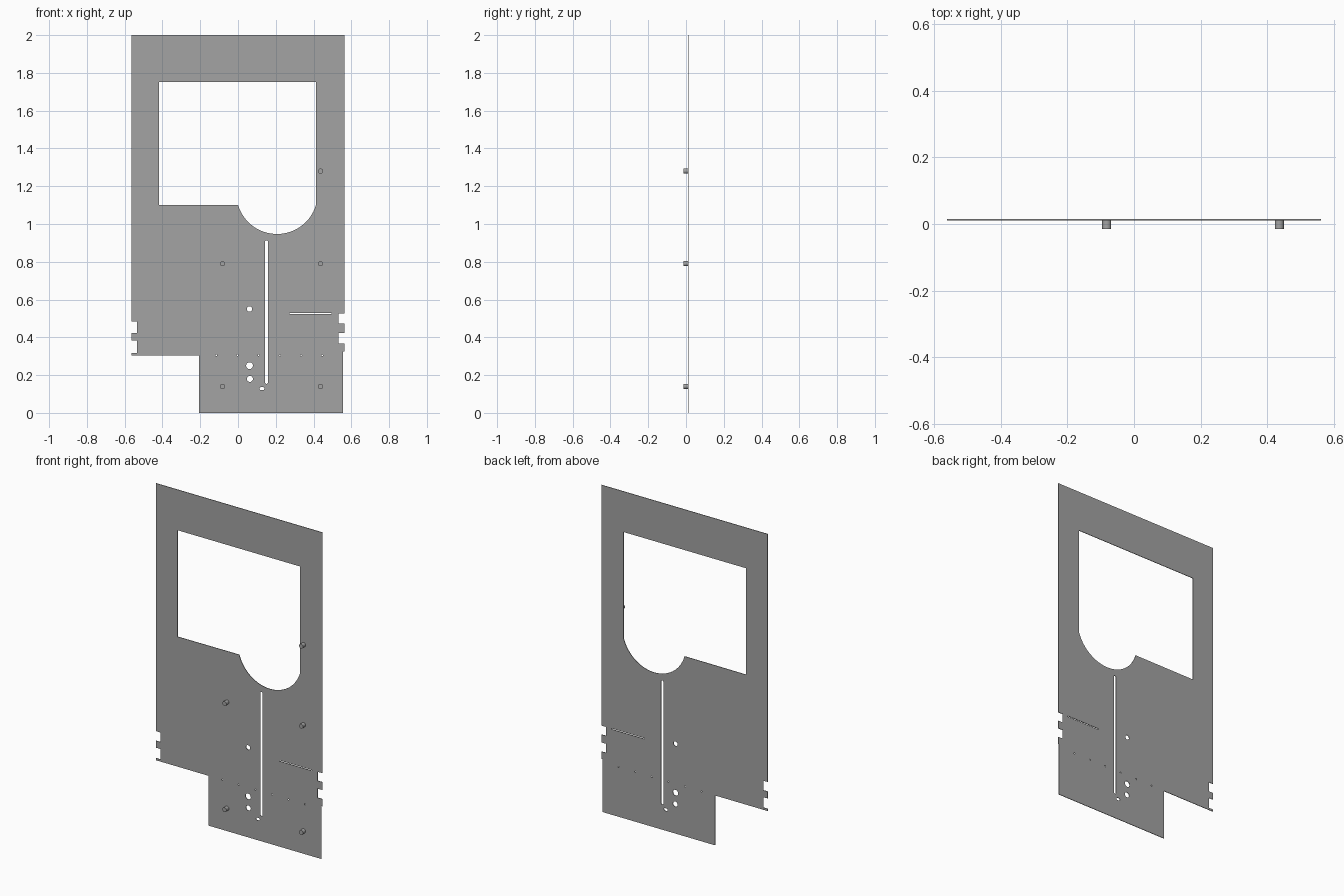
import bpy
import math

if "Cube" in bpy.data.objects:
    bpy.data.objects.remove(bpy.data.objects["Cube"])

grey = bpy.data.materials.new("plain grey")
grey.diffuse_color = (0.37, 0.37, 0.37, 1)
grey.use_nodes = True
grey.node_tree.nodes["Principled BSDF"].inputs["Base Color"].default_value = grey.diffuse_color

Y_BACK, Y_FACE, Y_PIN = 0.0145, 0.011, -0.0145


def arc(cx, cz, r, a0, a1, n):
    """Points on an arc, angles in degrees."""
    return [(cx + r * math.cos(math.radians(a0 + (a1 - a0) * i / n)),
             cz + r * math.sin(math.radians(a0 + (a1 - a0) * i / n))) for i in range(n + 1)]


def circle(cx, cz, r, n=24):
    return arc(cx, cz, r, 0, 360, n)[:-1]


def rect(x0, x1, z0, z1):
    return [(x0, z0), (x1, z0), (x1, z1), (x0, z1)]


def upright_slot(cx, z0, z1, r):
    return arc(cx, z1 - r, r, 0, 180, 10) + arc(cx, z0 + r, r, 180, 360, 10)


def flat_slot(x0, x1, cz, r):
    return arc(x1 - r, cz, r, -90, 90, 8) + arc(x0 + r, cz, r, 90, 270, 8)


# Outer outline with side notches and the stepped lower left corner
outline = [(-0.563, 2.0), (-0.563, 0.483), (-0.534, 0.483), (-0.534, 0.424),
           (-0.563, 0.424), (-0.563, 0.382), (-0.534, 0.382), (-0.534, 0.318),
           (-0.563, 0.318), (-0.563, 0.305), (-0.206, 0.305), (-0.206, 0.0),
           (0.557, 0.0), (0.557, 0.324), (0.563, 0.324), (0.563, 0.368),
           (0.531, 0.368), (0.531, 0.424), (0.563, 0.424), (0.563, 0.472),
           (0.531, 0.472), (0.531, 0.527), (0.563, 0.527), (0.563, 2.0)]

# Window with a round scoop at its lower right
half = math.degrees(math.asin(0.2065 / 0.2154))
window = ([(0.413, 1.752), (-0.417, 1.752), (-0.417, 1.10)]
          + arc(0.2065, 1.1625, 0.2154, 270 - half, 270 + half, 40))

# Slots, slit and round holes
loops = [outline, window,
         upright_slot(0.151, 0.154, 0.914, 0.008),
         flat_slot(0.114, 0.140, 0.129, 0.008),
         rect(0.272, 0.495, 0.523, 0.528),
         circle(0.061, 0.55, 0.014),
         circle(0.061, 0.25, 0.018),
         circle(0.063, 0.18, 0.016)]
loops += [circle(-0.115 + 0.1122 * i, 0.305, 0.004, 12) for i in range(6)]

# Plate: filled profile extruded to sheet thickness
curve = bpy.data.curves.new("plate_profile", 'CURVE')
curve.dimensions = '2D'
curve.fill_mode = 'BOTH'
curve.extrude = (Y_BACK - Y_FACE) / 2
for loop in loops:
    s = curve.splines.new('POLY')
    s.points.add(len(loop) - 1)
    for p, (x, z) in zip(s.points, loop):
        p.co = (x, z, 0, 1)
    s.use_cyclic_u = True
plate = bpy.data.objects.new("plate", curve)
bpy.context.collection.objects.link(plate)
plate.rotation_euler = (math.pi / 2, 0, 0)
plate.location.y = (Y_BACK + Y_FACE) / 2
bpy.context.view_layer.objects.active = plate
plate.select_set(True)
bpy.ops.object.convert(target='MESH')
plate = bpy.context.object
plate.data.materials.clear()
plate.data.materials.append(grey)
plate.data.shade_flat()

# Standoff pins on the front face
for x, z in [(-0.082, 0.14), (0.437, 0.14), (-0.082, 0.79), (0.437, 0.79), (0.437, 1.28)]:
    bpy.ops.mesh.primitive_cylinder_add(
        vertices=32, radius=0.0135, depth=Y_FACE - Y_PIN,
        location=(x, (Y_FACE + Y_PIN) / 2, z), rotation=(math.pi / 2, 0, 0))
    pin = bpy.context.object
    pin.name = "standoff_pin"
    pin.data.materials.append(grey)
    bpy.ops.object.shade_smooth_by_angle()
